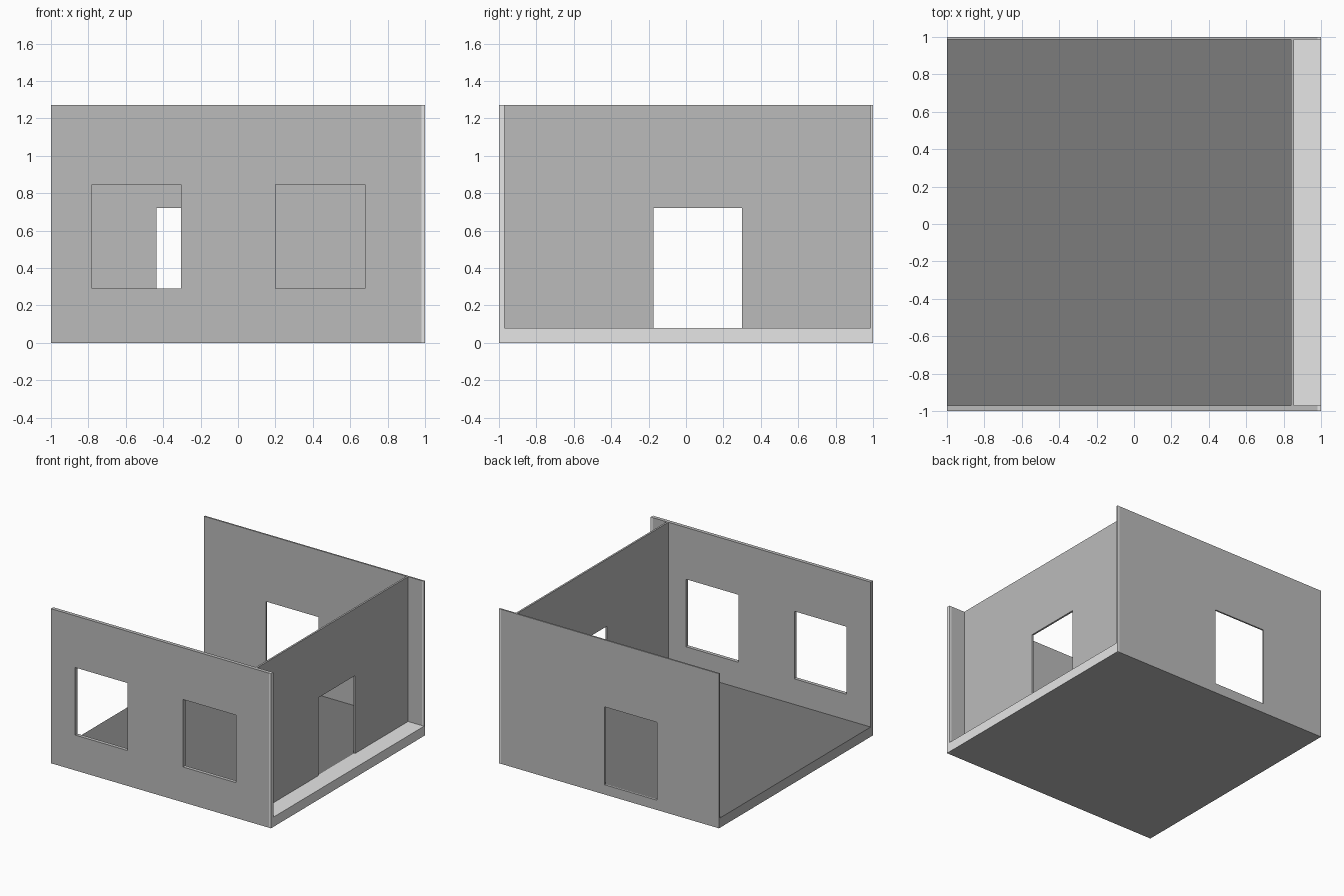
import bpy, bmesh
from mathutils import Vector

if "Cube" in bpy.data.objects:
    bpy.data.objects.remove(bpy.data.objects["Cube"])


def material(name, v):
    m = bpy.data.materials.new(name)
    m.diffuse_color = (v, v, v, 1)
    m.use_nodes = True
    m.node_tree.nodes["Principled BSDF"].inputs["Base Color"].default_value = m.diffuse_color
    return m


MID, LIGHT, DARK = 0, 1, 2
MATS = [material("wall grey", 0.50), material("pale grey", 0.79),
        material("floor grey", 0.20)]


def panel(name, u, v, holes, place, depth, paint=lambda n, c: MID, cuts=()):
    """Flat slab over u x v with rectangular openings, thickened by depth."""
    us = sorted({*u, *cuts, *(h[i] for h in holes for i in (0, 1))})
    vs = sorted({*v, *(h[i] for h in holes for i in (2, 3))})
    bm = bmesh.new()
    grid = [[bm.verts.new(place(a, b)) for b in vs] for a in us]
    for i in range(len(us) - 1):
        for j in range(len(vs) - 1):
            a, b = (us[i] + us[i + 1]) / 2, (vs[j] + vs[j + 1]) / 2
            if any(h[0] < a < h[1] and h[2] < b < h[3] for h in holes):
                continue
            bm.faces.new((grid[i][j], grid[i + 1][j],
                          grid[i + 1][j + 1], grid[i][j + 1]))
    # thicken: keep the first sheet and extrude a second one
    ext = bmesh.ops.extrude_face_region(bm, geom=bm.faces[:], use_keep_orig=True)
    moved = [g for g in ext["geom"] if isinstance(g, bmesh.types.BMVert)]
    bmesh.ops.translate(bm, verts=moved, vec=Vector(depth))
    bmesh.ops.recalc_face_normals(bm, faces=bm.faces[:])
    for f in bm.faces:
        f.normal_update()
        f.material_index = paint(f.normal, f.calc_center_median())
    me = bpy.data.meshes.new(name)
    bm.to_mesh(me)
    bm.free()
    for m in MATS:
        me.materials.append(m)
    ob = bpy.data.objects.new(name, me)
    bpy.context.collection.objects.link(ob)


H, FLOOR, DOOR = 1.27, 0.08, 0.72
FRONT, BACK = -0.97, 0.987      # inner faces of the long walls
PART = 0.84                     # partition position


# pale ends on the long walls
def wall_paint(n, c):
    return LIGHT if c.x > 0.98 else MID


# dark room floor, pale porch and porch edge
def floor_paint(n, c):
    if n.z > 0.5:
        return DARK if c.x < PART else LIGHT
    return LIGHT if n.x > 0.5 else MID


panel("front_wall", (-1, 1), (0, H),
      [(-0.78, -0.305, 0.29, 0.845), (0.20, 0.68, 0.29, 0.845)],
      lambda a, b: (a, -1, b), (0, FRONT + 1, 0), wall_paint, (0.98,))
panel("back_wall", (-1, 1), (0, H), [(-0.435, 0.04, FLOOR, DOOR)],
      lambda a, b: (a, BACK, b), (0, 1 - BACK, 0), wall_paint, (0.98,))
panel("partition_wall", (FRONT, BACK), (FLOOR, H), [(-0.175, 0.30, FLOOR, DOOR)],
      lambda a, b: (PART, a, b), (0.015, 0, 0))
panel("floor_slab", (-1, 1), (FRONT, BACK), [],
      lambda a, b: (a, b, 0), (0, 0, FLOOR), floor_paint, (PART + 0.0075,))
